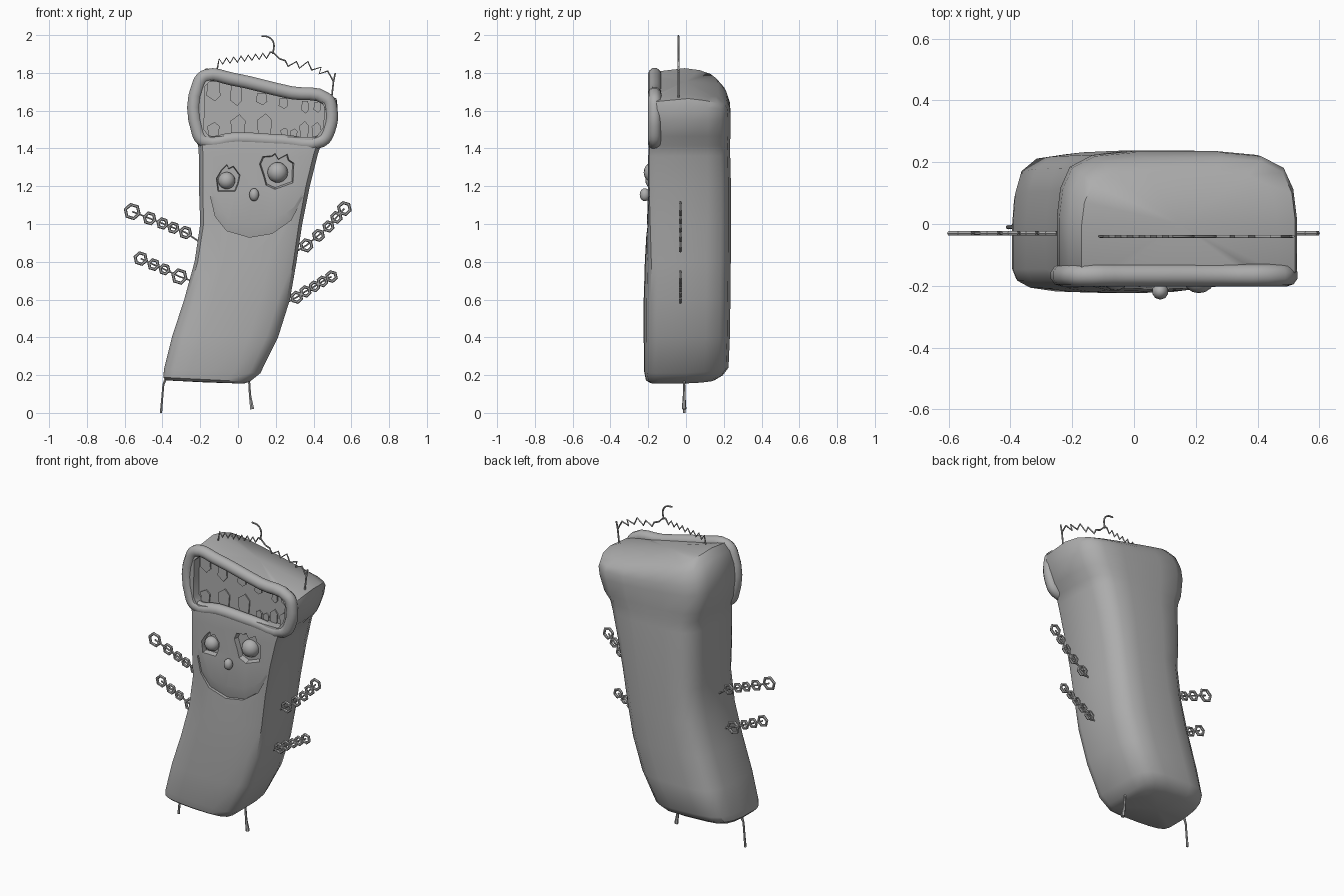
import bpy, bmesh, math

if "Cube" in bpy.data.objects:
    bpy.data.objects.remove(bpy.data.objects["Cube"])

grey = bpy.data.materials.new("stone grey")
grey.diffuse_color = (0.42, 0.42, 0.42, 1)
grey.use_nodes = True
grey.node_tree.nodes["Principled BSDF"].inputs["Base Color"].default_value = grey.diffuse_color


def finish(obj, angle=None):
    obj.data.materials.clear()
    obj.data.materials.append(grey)
    if angle:
        bpy.ops.object.select_all(action='DESELECT')
        obj.select_set(True)
        bpy.context.view_layer.objects.active = obj
        bpy.ops.object.shade_smooth_by_angle(angle=math.radians(angle))
    return obj


def from_bmesh(name, bm):
    bmesh.ops.recalc_face_normals(bm, faces=bm.faces)
    mesh = bpy.data.meshes.new(name)
    bm.to_mesh(mesh)
    bm.free()
    obj = bpy.data.objects.new(name, mesh)
    bpy.context.collection.objects.link(obj)
    return obj


def prism(name, pts, y0, depths, taper=1.0):
    """Outline in x/z, extruded along y to one depth per point, far end scaled by taper."""
    bm = bmesh.new()
    n = len(pts)
    cx = sum(p[0] for p in pts) / n
    cz = sum(p[1] for p in pts) / n
    a = [bm.verts.new((x, y0, z)) for x, z in pts]
    b = [bm.verts.new((cx + (x - cx) * taper, y, cz + (z - cz) * taper)) for (x, z), y in zip(pts, depths)]
    bm.faces.new(a)
    far = bm.faces.new(b[::-1])
    for i in range(n):
        bm.faces.new((a[i], b[i], b[(i + 1) % n], a[(i + 1) % n]))
    if len(set(depths)) > 1:
        bmesh.ops.triangulate(bm, faces=[far])
    return from_bmesh(name, bm)


def wire(name, pts, y, r, closed=False, smooth=False, radii=None, res=1):
    """Round tube through points in the x/z plane."""
    cu = bpy.data.curves.new(name, 'CURVE')
    cu.dimensions = '3D'
    cu.bevel_depth = r
    cu.bevel_resolution = res
    cu.use_fill_caps = True
    cu.resolution_u = 4
    sp = cu.splines.new('BEZIER' if smooth else 'POLY')
    coll = sp.bezier_points if smooth else sp.points
    coll.add(len(pts) - 1)
    for i, (x, z) in enumerate(pts):
        if smooth:
            coll[i].co = (x, y, z)
            coll[i].handle_left_type = coll[i].handle_right_type = 'AUTO'
        else:
            coll[i].co = (x, y, z, 1)
        if radii:
            coll[i].radius = radii[i]
    sp.use_cyclic_u = closed
    obj = bpy.data.objects.new(name, cu)
    bpy.context.collection.objects.link(obj)
    bpy.ops.object.select_all(action='DESELECT')
    obj.select_set(True)
    bpy.context.view_layer.objects.active = obj
    bpy.ops.object.convert(target='MESH')
    return finish(bpy.context.view_layer.objects.active, 50)


def ball(name, loc, scale, seg=16, rings=10):
    bpy.ops.mesh.primitive_uv_sphere_add(segments=seg, ring_count=rings, radius=1, location=loc)
    obj = bpy.context.object
    obj.name = name
    obj.scale = scale
    return finish(obj, 60)


# Body: tilted rings (left x, left z, right x, right z, front y, back y, curl of z along y)
rings = [
    (-.38, .172, .03, .155, -.195, .15, .3), (-.395, .188, .062, .165, -.213, .195, .45),
    (-.392, .23, .118, .21, -.222, .225, .3), (-.35, .40, .212, .40, -.224, .232, 0),
    (-.285, .60, .275, .60, -.224, .235, 0), (-.23, .80, .31, .80, -.218, .237, 0),
    (-.20, 1.0, .34, 1.0, -.207, .238, 0), (-.207, 1.2, .38, 1.2, -.20, .238, 0),
    (-.207, 1.36, .42, 1.36, -.20, .234, 0), (-.212, 1.43, .438, 1.415, -.198, .232, 0),
    (-.235, 1.49, .48, 1.465, -.192, .236, 0), (-.25, 1.61, .515, 1.55, -.19, .236, 0),
    (-.242, 1.70, .527, 1.625, -.19, .232, -.5), (-.212, 1.785, .522, 1.665, -.192, .215, -.9),
    (-.17, 1.825, .465, 1.687, -.185, .17, -1),
]
flat = [(0, 0), (.45, 0), (.78, 0), (.93, .012), (1, .09)]
bulged = [(0, 0), (.45, .008), (.78, .035), (.94, .085), (1, .17)]
back = [(1, .50), (.97, .72), (.89, .88), (.70, .97), (.35, 1)]
bm = bmesh.new()
loops = []
for xl, zl, xr, zr, yf, yb, curl in rings:
    # front is rounded on the belly and flat on the face
    m = max(0, min(1, (1.15 - zl) / .4))
    half = [(p[0] + (q[0] - p[0]) * m, p[1] + (q[1] - p[1]) * m) for p, q in zip(flat, bulged)] + back
    loop = []
    for u, v in half + [(0, 1)] + [(-u, v) for u, v in half[:0:-1]]:
        t, y = (u + 1) / 2, yf + (yb - yf) * v
        bend = y + .02 if curl < 0 else max(0, y + .05)
        loop.append(bm.verts.new((xl + (xr - xl) * t, y, zl + (zr - zl) * t + curl * bend * bend)))
    loops.append(loop)
n = len(loops[0])
for a, b in zip(loops, loops[1:]):
    for i in range(n):
        bm.faces.new((a[i], a[(i + 1) % n], b[(i + 1) % n], b[i]))
for loop, dz in ((loops[0], -.006), (loops[-1], .022)):
    c = bm.verts.new((sum(v.co.x for v in loop) / n, 0, sum(v.co.z for v in loop) / n + dz))
    for i in range(n):
        bm.faces.new((loop[i], loop[(i + 1) % n], c))
body = from_bmesh("body", bm)

# Mouth, eye sockets and smile are cut into the front
mouth = [(-.175, 1.73), (-.14, 1.765), (-.02, 1.75), (.27, 1.685), (.44, 1.655), (.46, 1.61),
         (.45, 1.51), (.415, 1.46), (.22, 1.46), (0, 1.47), (-.15, 1.46), (-.18, 1.50)]
left_socket = [(-.125, 1.24), (-.095, 1.29), (-.06, 1.325), (-.05, 1.30), (-.02, 1.315),
               (.02, 1.26), (.01, 1.21), (-.01, 1.16), (-.115, 1.16)]
right_socket = [(.10, 1.32), (.12, 1.365), (.175, 1.37), (.195, 1.385), (.215, 1.35), (.27, 1.38),
                (.28, 1.345), (.31, 1.325), (.305, 1.205), (.195, 1.165), (.14, 1.19), (.125, 1.245)]
smile = [(-.145, 1.145), (-.12, 1.04), (-.06, .965), (.06, .93), (.18, .95), (.28, 1.02), (.345, 1.145),
         (.31, 1.14), (.24, 1.07), (.165, 1.03), (.06, 1.01), (-.035, 1.035), (-.09, 1.08), (-.12, 1.14)]
for pts, depths, taper in ((mouth, [-.135] * 12, 1), (left_socket, [-.17] * 9, .8),
                           (right_socket, [-.17] * 12, .8), (smile, [-.19] * 7 + [-.208] * 7, 1)):
    cutter = prism("cutter", pts, -.26, depths, taper)
    cutter.hide_render = True
    mod = body.modifiers.new("cut", 'BOOLEAN')
    mod.operation = 'DIFFERENCE'
    mod.solver = 'EXACT'
    mod.object = cutter
    bpy.context.view_layer.objects.active = body
    bpy.ops.object.modifier_apply(modifier=mod.name)
    bpy.data.objects.remove(cutter)
finish(body, 40)

# Broad rounded lip around the mouth
lip = [(.14 + (x - .14) * 1.1, 1.61 + (z - 1.61) * 1.13) for x, z in mouth]
wire("lip", lip, -.166, .036, closed=True, smooth=True, res=3)

# Teeth: (centre x, root z, tip z, width)
teeth = [(-.13, 1.755, 1.65, .075), (-.01, 1.735, 1.625, .065), (.125, 1.69, 1.63, .06),
         (.24, 1.665, 1.61, .05), (.355, 1.65, 1.585, .04), (.42, 1.645, 1.59, .04),
         (-.13, 1.46, 1.54, .065), (0, 1.46, 1.58, .08), (.14, 1.46, 1.585, .08), (.245, 1.46, 1.51, .04),
         (.295, 1.46, 1.505, .04), (.35, 1.455, 1.545, .05), (.415, 1.455, 1.54, .05)]
for x, root, tip, w in teeth:
    shoulder = root + (tip - root) * .72
    h = w / 2
    finish(prism("tooth", [(x - h * .8, root), (x + h * .8, root), (x + h, shoulder),
                           (x + h * .2, tip), (x - h, shoulder)], -.143, [-.13] * 5))

# Eyes and nose
ball("left_eye", (-.06, -.172, 1.23), (.045, .043, .045))
ball("right_eye", (.21, -.172, 1.273), (.054, .052, .054))
ball("nose", (.085, -.218, 1.155), (.027, .027, .034), 10, 8)

# Arms: chains of hexagonal rings on a thin stem (ring x, z, radius), body end last
arms = {
    "left_upper_arm": [(-.56, 1.066, .038), (-.468, 1.03, .029), (-.40, 1.003, .025),
                       (-.342, .98, .025), (-.278, .955, .028), (-.18, .89, 0)],
    "left_lower_arm": [(-.515, .817, .031), (-.447, .785, .026), (-.389, .76, .024),
                       (-.31, .722, .036), (-.22, .69, 0)],
    "right_upper_arm": [(.563, 1.082, .032), (.521, 1.035, .026), (.479, .987, .025),
                        (.426, .94, .027), (.362, .887, .03), (.30, .85, 0)],
    "right_lower_arm": [(.495, .722, .026), (.447, .696, .023), (.405, .67, .023),
                        (.357, .643, .025), (.31, .612, .027), (.25, .58, 0)],
}
for name, links in arms.items():
    wire(name + "_stem", [(x, z) for x, z, r in links], -.03, .005)
    for x, z, r in links[:-1]:
        bpy.ops.mesh.primitive_torus_add(location=(x, -.03, z), rotation=(math.pi / 2, .3, 0),
                                         major_segments=6, minor_segments=6,
                                         major_radius=r, minor_radius=.009)
        bpy.context.object.name = name + "_ring"
        finish(bpy.context.object, 40)

# Hair: zigzag strand rising to a hooked tip, then falling to the right corner
zigzag = [(-.11, 1.82)]
for i in range(15):
    t = i / 14
    zigzag.append((-.10 + .27 * t, 1.86 + .035 * t + (-.016 if i % 2 else .014)))
fall = [(.185, 1.91), (.22, 1.875), (.25, 1.865), (.265, 1.835), (.31, 1.86), (.325, 1.825), (.37, 1.86),
        (.39, 1.815), (.44, 1.83), (.43, 1.795), (.475, 1.81), (.505, 1.755)]
wire("hair_zigzag", zigzag + fall, -.04, .005)
wire("hair_hook", [(.185, 1.90), (.188, 1.96), (.165, 1.988), (.125, 1.995)], -.04, .005, smooth=True)
wire("hair_root", [(.515, 1.80), (.505, 1.75), (.495, 1.66)], -.04, .005)

# Legs: thin wires widening to the foot
wire("left_leg", [(-.375, .20), (-.395, .15), (-.402, .07), (-.408, 0)], -.01, .006, radii=[1.6, 1, 1, 1.2])
wire("right_leg", [(.055, .20), (.06, .15), (.064, .09), (.075, .02)], -.01, .006, radii=[1.6, 1, 1.2, 2])
